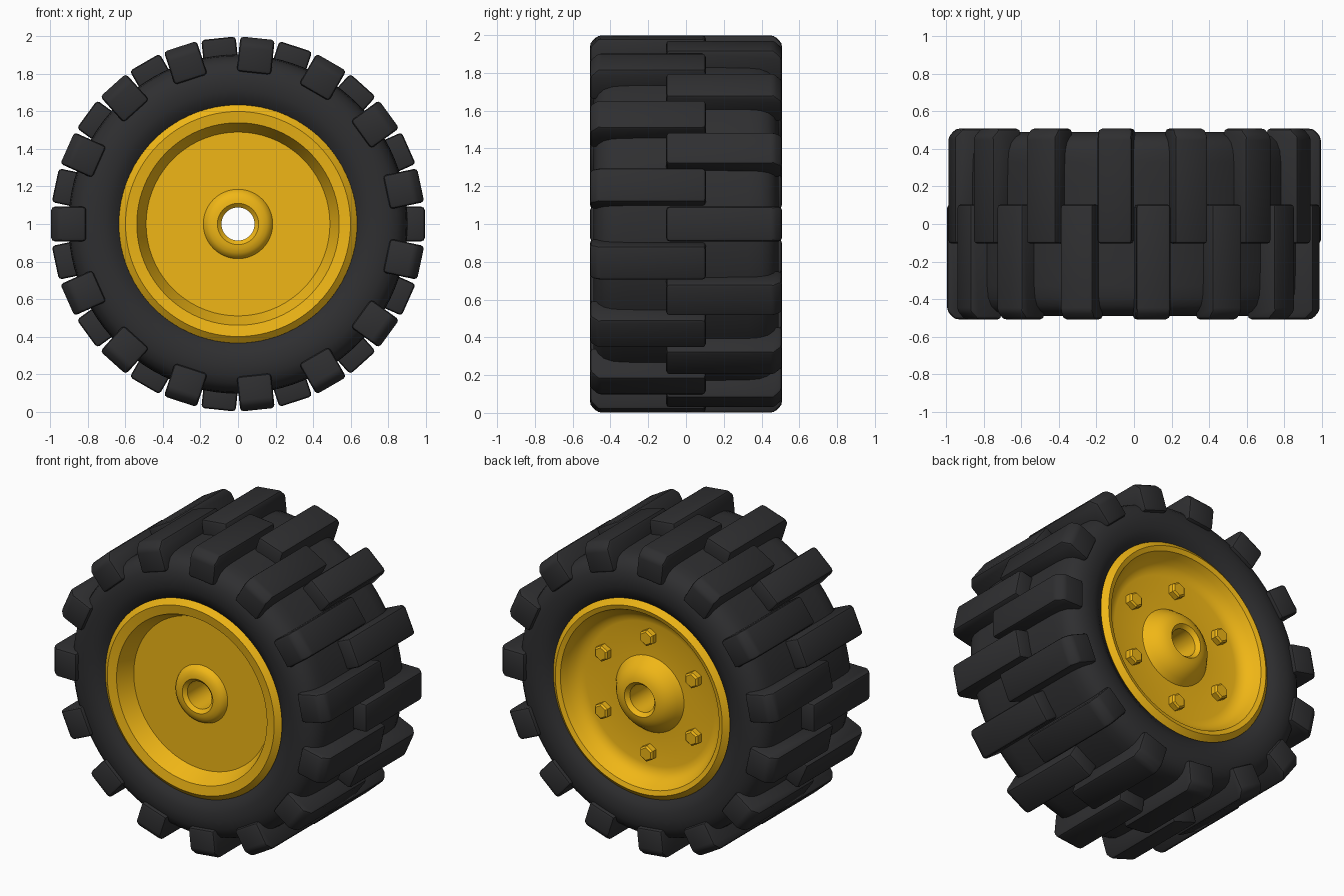
import bpy, bmesh
from math import sin, cos, pi, radians
from mathutils import Matrix, Vector

if "Cube" in bpy.data.objects:
    bpy.data.objects.remove(bpy.data.objects["Cube"])

CENTRE = Vector((0, 0, 1))


def material(name, rgb):
    m = bpy.data.materials.new(name)
    m.diffuse_color = (*rgb, 1)
    m.use_nodes = True
    m.node_tree.nodes["Principled BSDF"].inputs["Base Color"].default_value = m.diffuse_color
    return m


rubber = material("rubber", (0.028, 0.028, 0.03))
yellow = material("yellow_paint", (0.87, 0.47, 0.008))


def finish(bm, name, mat, angle=30):
    bmesh.ops.recalc_face_normals(bm, faces=bm.faces)
    me = bpy.data.meshes.new(name)
    bm.to_mesh(me)
    bm.free()
    ob = bpy.data.objects.new(name, me)
    bpy.context.collection.objects.link(ob)
    me.materials.append(mat)
    bpy.ops.object.select_all(action='DESELECT')
    ob.select_set(True)
    bpy.context.view_layer.objects.active = ob
    bpy.ops.object.shade_smooth_by_angle(angle=radians(angle))
    return ob


def revolve(name, profile, mat, steps=96, angle=30):
    """Spin a closed (radius, y) profile around the wheel axis."""
    bm = bmesh.new()
    rings = []
    for i in range(steps):
        a = 2 * pi * i / steps
        rings.append([bm.verts.new(CENTRE + Vector((r * cos(a), y, r * sin(a)))) for r, y in profile])
    n = len(profile)
    for i in range(steps):
        p, q = rings[i], rings[(i + 1) % steps]
        for j in range(n):
            k = (j + 1) % n
            bm.faces.new((p[j], p[k], q[k], q[j]))
    return finish(bm, name, mat, angle)


# Tyre carcass: half profile mirrored to the other side
half = [(0.60, 0.42), (0.64, 0.45), (0.67, 0.472), (0.71, 0.485), (0.76, 0.49), (0.81, 0.483),
        (0.85, 0.465), (0.88, 0.435), (0.897, 0.39), (0.903, 0.33), (0.905, 0.2)]
revolve("tyre", half + [(r, -y) for r, y in reversed(half)], rubber, angle=40)

# Rim: shallow dish in front, rounded bowl at the back, hub with through hole
front = [(0.60, -0.42), (0.635, -0.455), (0.60, -0.485), (0.54, -0.475), (0.49, -0.37),
         (0.185, -0.37), (0.175, -0.39), (0.155, -0.405), (0.13, -0.413), (0.11, -0.415), (0.088, -0.395)]
back = [(0.088, 0.45), (0.11, 0.475), (0.135, 0.47), (0.165, 0.457), (0.195, 0.435), (0.22, 0.405), (0.245, 0.37),
        (0.46, 0.37), (0.495, 0.378), (0.525, 0.40), (0.55, 0.435), (0.57, 0.475),
        (0.60, 0.485), (0.635, 0.455), (0.60, 0.42)]
revolve("rim", front + back, yellow)


# Tread lugs: shoulder-shaped bars staggered on the two sides
def lugs(name, side, start):
    bm = bmesh.new()
    prof = [(-0.105, 0.85), (-0.105, 0.996), (0.465, 0.996), (0.508, 0.955), (0.508, 0.81), (0.40, 0.81)]
    for i in range(15):
        a = start + radians(24) * i
        rad, tan = Vector((cos(a), 0, sin(a))), Vector((-sin(a), 0, cos(a)))
        ends = []
        for s in (-1, 1):
            ends.append([bm.verts.new(CENTRE + rad * r + tan * s * 0.092 + Vector((0, y * side, 0)))
                         for y, r in prof])
        bm.faces.new(ends[0])
        bm.faces.new(ends[1][::-1])
        for j in range(len(prof)):
            k = (j + 1) % len(prof)
            bm.faces.new((ends[0][j], ends[1][j], ends[1][k], ends[0][k]))
    bmesh.ops.recalc_face_normals(bm, faces=bm.faces)
    bmesh.ops.bevel(bm, geom=bm.edges[:], offset=0.018, segments=2, profile=0.5, affect='EDGES')
    return finish(bm, name, rubber)


lugs("front_tread_lugs", -1, pi)
lugs("back_tread_lugs", 1, 0)

# Six hex bolts on the back face
bm = bmesh.new()
for i in range(6):
    a = radians(30 + 60 * i)
    m = Matrix.Translation(CENTRE + Vector((0.375 * cos(a), 0.385, 0.375 * sin(a))))
    m = m @ Matrix.Rotation(-pi / 2, 4, 'X')
    bmesh.ops.create_cone(bm, cap_ends=True, segments=6, radius1=0.052, radius2=0.052, depth=0.06, matrix=m)
caps = [e for e in bm.edges if all(v.co.y > 0.4 for v in e.verts)]
bmesh.ops.bevel(bm, geom=caps, offset=0.01, segments=1, affect='EDGES')
finish(bm, "hub_bolts", yellow)
